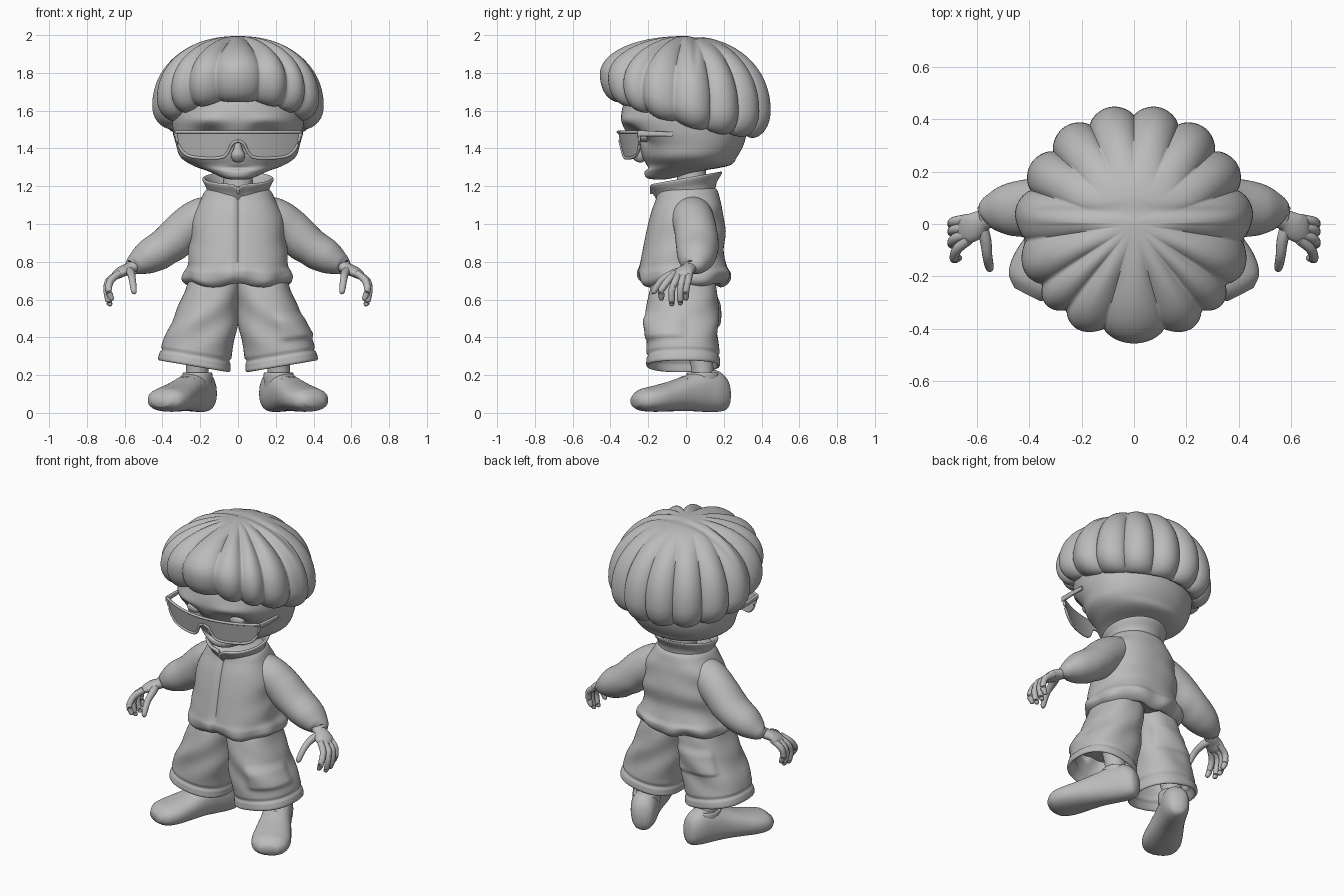
import bpy, bmesh, math
from mathutils import Vector

if "Cube" in bpy.data.objects:
    bpy.data.objects.remove(bpy.data.objects["Cube"])

clay = bpy.data.materials.new("clay_grey")
clay.use_nodes = True
CLAY = (0.5, 0.5, 0.5, 1)
clay.diffuse_color = CLAY
clay.node_tree.nodes["Principled BSDF"].inputs["Base Color"].default_value = CLAY
UP = Vector((0, 0, 1))


def finish(name, bm, angle=60):
    """Turn a bmesh into a smooth-shaded object."""
    bmesh.ops.recalc_face_normals(bm, faces=bm.faces)
    mesh = bpy.data.meshes.new(name)
    bm.to_mesh(mesh)
    bm.free()
    obj = bpy.data.objects.new(name, mesh)
    bpy.context.collection.objects.link(obj)
    mesh.materials.append(clay)
    bpy.ops.object.select_all(action="DESELECT")
    obj.select_set(True)
    bpy.context.view_layer.objects.active = obj
    bpy.ops.object.shade_smooth_by_angle(angle=math.radians(angle))


def spline(keys, steps):
    """Catmull-Rom interpolation through tuples of any width."""
    padded = [keys[0]] + list(keys) + [keys[-1]]
    out = []
    for i in range(len(keys) - 1):
        a, b, c, d = padded[i:i + 4]
        for s in range(steps):
            t = s / steps
            out.append([q + 0.5 * t * (r - p + t * (2 * p - 5 * q + 4 * r - e + t * (3 * (q - r) + e - p)))
                        for p, q, r, e in zip(a, b, c, d)])
    return out + [list(keys[-1])]


def skin(bm, rings):
    """Join rings of points with quads and cap both ends."""
    rows = [[bm.verts.new(p) for p in ring] for ring in rings]
    n = len(rows[0])
    for low, high in zip(rows, rows[1:]):
        for j in range(n):
            k = (j + 1) % n
            bm.faces.new((low[j], low[k], high[k], high[j]))
    bm.faces.new(rows[0])
    bm.faces.new(rows[-1])


def loft(name, keys, sides=32, steps=5, axis=None, power=2, warp=None, mirror=1):
    """Sweep (x, y, z, half width, half height) sections; axis fixes their facing."""
    pts = spline(keys, steps)
    rings = []
    for i, (x, y, z, a, b) in enumerate(pts):
        before, after = pts[max(i - 1, 0)], pts[min(i + 1, len(pts) - 1)]
        tangent = axis or (Vector(after[:3]) - Vector(before[:3])).normalized()
        if axis == UP:
            side, top = Vector((1, 0, 0)), Vector((0, 1, 0))
        else:
            ref = UP if abs(tangent.z) < 0.95 else Vector((1, 0, 0))
            side = tangent.cross(ref).normalized()
            top = side.cross(tangent).normalized()
        ring = []
        for j in range(sides):
            t = math.tau * j / sides
            c, s = math.cos(t), math.sin(t)
            n = (side * math.copysign(abs(c) ** (2 / power), c) * max(a, 0.001)
                 + top * math.copysign(abs(s) ** (2 / power), s) * max(b, 0.001))
            p = Vector((x, y, z)) + n
            if warp:
                p = warp(p, n.normalized())
            ring.append(Vector((p.x * mirror, p.y, p.z)))
        rings.append(ring)
    bm = bmesh.new()
    skin(bm, rings)
    finish(name, bm)


def bump(value, centre, width):
    return math.exp(-((value - centre) / width) ** 2)


def ramp(value, low, high):
    t = max(0, min(1, (value - low) / (high - low)))
    return t * t * (3 - 2 * t)


# Mop of hair: scalloped dome, curled under along a slanting rim, locks fading at the crown
def hair():
    rings = []
    for i in range(45):
        ring = []
        for j in range(270):
            t = math.tau * j / 270
            c = math.cos(t)
            # The front lock is broader than its neighbours
            turn = t - 0.08 * math.sin(4 * t) if c > 0 else t
            lobe = abs(math.cos(7.5 * turn)) ** 0.75
            rim = 1.53 + 0.095 * c + 0.035 * c * c - 0.015 * lobe
            mid = 1.63 + 0.095 * c + 0.065 * c * c
            if i < 5:
                r, z = 0.13 * i + 0.2, rim + 0.02 * (5 - i)
            elif i < 16:
                e = (i - 5) / 11 * math.pi / 2
                r, z = 0.78 + 0.22 * math.sin(e), mid - (mid - rim) * math.cos(e)
            else:
                e = (i - 16) / 28.2 * math.pi / 2
                r, z = math.cos(e) ** 0.93, mid + (1.995 - mid) * math.sin(e) ** 0.95
            crown = ramp(r, 0.3, 1) if c < 0 else ramp(r, 0.1, 0.6)
            groove = (1 - lobe) * crown
            z -= 0.022 * groove * ramp(i, 14, 32)
            r *= 0.456 * (1 - 0.09 * groove)
            # Shallow parting from ear to ear
            z -= 0.01 * bump(-r * c, 0.05, 0.02) * ramp(i, 22, 32)
            ring.append((r * math.sin(t), -r * c, z))
        rings.append(ring)
    bm = bmesh.new()
    skin(bm, rings)
    finish("hair", bm, 80)


hair()


# Head with hollow eye sockets, brows and small mouth crease
def face(p, n):
    if n.y < 0:
        front = min(1, -n.y * 1.6)
        p.y += front * 0.055 * bump(abs(p.x), 0.15, 0.07) * bump(p.z, 1.47, 0.045)
        p.y -= front * 0.015 * bump(abs(p.x), 0.16, 0.1) * bump(p.z, 1.55, 0.03)
        p.y += front * 0.015 * bump(p.x, 0, 0.07) * bump(p.z, 1.295, 0.012)
    return p


loft("head", [(0, -.14, 1.235, .03, .02), (0, -.135, 1.245, .08, .075), (0, -.07, 1.28, .16, .15),
              (0, .01, 1.31, .24, .22), (0, .02, 1.355, .305, .25), (0, .025, 1.42, .328, .28),
              (0, 0, 1.5, .345, .325), (0, 0, 1.6, .345, .34), (0, 0, 1.78, .28, .28)],
     sides=96, steps=8, axis=UP, power=2.1, warp=face)
loft("nose", [(0, -.23, 1.45, .015, .02), (0, -.25, 1.4, .022, .03), (0, -.253, 1.365, .038, .036),
              (0, -.245, 1.335, .026, .025), (0, -.24, 1.325, .005, .005)], axis=UP)
loft("neck", [(0, .03, 1.12, .085, .085), (0, .03, 1.36, .07, .07)], axis=UP)
for s in (1, -1):
    loft("eye", [(.15, -.255, 1.465, .005, .005), (.15, -.248, 1.465, .035, .022),
                 (.15, -.23, 1.465, .05, .03), (.15, -.2, 1.465, .05, .03)], mirror=s)

# Sunglasses: curved plate with rims and temple bars
LOWER = [(0, 1.44), (.03, 1.425), (.06, 1.37), (.1, 1.35), (.2, 1.35), (.27, 1.365), (.31, 1.41), (.33, 1.475)]


def on_lens(x, z):
    return Vector((x, -0.36 + x * x + (1.49 - z) * 0.2, z))


edge = spline(LOWER, 5)
for s in (1, -1):
    bm = bmesh.new()
    skin(bm, [[on_lens(x, low), on_lens(x, 1.488), on_lens(x, 1.488) + Vector((0, .008, 0)),
               on_lens(x, low) + Vector((0, .008, 0))] for x, low in edge])
    bmesh.ops.scale(bm, vec=(s, 1, 1), verts=bm.verts)
    finish("lens", bm, 30)
    rim = [tuple(on_lens(x, z)) + (.008, .008) for x, z in edge]
    bar = [tuple(on_lens(x, 1.487)) + (.008, .008) for x, z in edge]
    loft("lens_rim", rim, sides=10, steps=1, mirror=s)
    loft("brow_bar", bar, sides=10, steps=1, mirror=s)
    loft("temple_bar", [(.33, -.255, 1.48, .009, .016), (.335, -.17, 1.478, .008, .014),
                        (.335, -.07, 1.475, .007, .012)], sides=12, power=4, mirror=s)


# Jacket body with front seam and gathered hem
def cloth(p, n):
    t = math.atan2(n.x, -n.y)
    hem = bump(p.z, 0.7, 0.06)
    p.z += 0.012 * hem * math.cos(5 * t)
    p += n * 0.008 * hem * math.cos(9 * t + 1)
    p += n * 0.006 * math.sin(38 * p.z + 3 * math.cos(t)) * bump(abs(t), 1.9, 0.8)
    if n.y < 0 and abs(p.x) < 0.004:
        p.y += 0.015
    return p


loft("jacket", [(0, 0, .69, .2, .16), (0, -.01, .675, .25, .2), (0, -.01, .70, .285, .235),
                (0, -.01, .74, .285, .245), (0, -.015, .78, .27, .23), (0, -.015, .86, .258, .215),
                (0, 0, .96, .25, .21), (0, .005, 1.06, .235, .19), (0, .01, 1.13, .2, .17),
                (0, .01, 1.18, .165, .155), (0, .01, 1.2, .12, .12)],
     sides=112, steps=7, axis=UP, power=2.4, warp=cloth)


# Standing collar, higher at the back with a small front notch
def slope(p, n):
    p.z += 0.18 * p.y
    if n.y < 0 and p.z > 1.15:
        p.z -= 0.02 * bump(p.x, 0, 0.015)
    return p


loft("collar", [(0, .005, 1.15, .165, .15), (0, 0, 1.19, .168, .163), (0, 0, 1.225, .185, .185),
                (0, 0, 1.24, .188, .19), (0, 0, 1.243, .177, .178), (0, .005, 1.22, .16, .16),
                (0, .01, 1.17, .14, .14)], sides=80, axis=UP, warp=slope)
loft("zip_pull", [(0, -.185, 1.2, .008, .006), (0, -.185, 1.16, .006, .005)], sides=8, axis=UP)


# Soft creases only on the underside of the elbow
def sleeve_folds(p, n):
    return p + n * 0.004 * math.sin(50 * (p.x - 0.3 * p.z)) * bump(p.x, .3, .08) * max(0, -n.z)


# Shorts: hem groove, cargo pocket on the left, seat pocket on the right
def shorts_warp(side):
    def warp(p, n):
        p += n * 0.006 * math.sin(26 * p.z + 5 * n.x) * bump(p.z, .48, .14)
        p -= n * 0.01 * bump(p.z, .305, .009)
        if side > 0:
            outer = ramp(n.x * .75 - n.y * .65, .68, .8)
            p += n * 0.015 * outer * ramp(p.z, .37, .4) * (1 - ramp(p.z, .48, .54))
        else:
            p += n * 0.012 * ramp(n.y, .7, .8) * ramp(p.z, .45, .47) * (1 - ramp(p.z, .57, .62))
        p.z += 0.17 * (p.x - .23) * max(0, min(1, (.6 - p.z) / .3))
        return p
    return warp


HEADING = Vector((math.sin(.47), -math.cos(.47), 0))


def shoe_section(s, z, w, h):
    c = Vector((.28, -.02, z)) + HEADING * s
    return (c.x, c.y, z, w, h)


SHOE = [(-.275, .09, .025, .035), (-.255, .1, .058, .083), (-.2, .115, .078, .11), (-.12, .118, .083, .112),
        (-.03, .105, .09, .095), (.08, .086, .106, .078), (.17, .074, .115, .068), (.24, .068, .1, .056),
        (.28, .062, .055, .028)]
FINGERS = [(.02, .0, .60), (-.01, -.03, .575), (-.035, -.075, .57), (-.06, -.13, .6)]

for s, label in ((1, "left_"), (-1, "right_")):
    loft(label + "sleeve", [(.08, .03, 1.08, .1, .08), (.19, .035, 1.035, .11, .105), (.275, .05, .973, .112, .11),
                            (.375, .06, .885, .113, .102), (.475, .055, .825, .1, .09), (.54, .045, .787, .07, .06),
                            (.565, .035, .772, .045, .04), (.56, .035, .775, .03, .03)],
         sides=40, steps=8, warp=sleeve_folds, mirror=s)
    # Hands
    loft(label + "hand", [(.52, .03, .79, .035, .03), (.575, .015, .765, .04, .03), (.615, -.01, .748, .054, .028),
                          (.645, -.02, .73, .054, .024), (.665, -.022, .715, .035, .014)], sides=20, mirror=s)
    for base, tip, low in FINGERS:
        reach = .695 + .3 * min(0, tip + .1)
        loft(label + "finger", [(.63, base, .738, .019, .019), (reach - .012, (base + tip) / 2, .7, .019, .019),
                                (reach, tip, .65, .018, .018), (reach - .01, tip, low + .02, .016, .016),
                                (reach - .02, tip, low, .011, .011), (reach - .022, tip, low - .006, 0, 0)],
             sides=14, mirror=s)
    loft(label + "thumb", [(.585, .0, .755, .024, .024), (.567, -.06, .74, .022, .022), (.56, -.12, .71, .019, .019),
                           (.553, -.16, .66, .017, .017), (.55, -.172, .635, .012, .012), (.55, -.173, .628, 0, 0)],
         sides=14, mirror=s)
    # Legs and shorts
    loft(label + "shorts", [(.12, -.01, .72, .14, .16), (.135, -.015, .64, .147, .18), (.165, -.02, .53, .165, .19),
                            (.195, -.02, .42, .18, .19), (.225, -.015, .3, .187, .193), (.232, -.015, .255, .191, .195),
                            (.232, -.015, .25, .177, .18), (.22, -.015, .3, .16, .168), (.2, -.015, .42, .13, .14)],
         sides=72, steps=10, axis=UP, power=2.4, warp=shorts_warp(s), mirror=s)
    loft(label + "leg", [(.215, .09, .12, .06, .06), (.215, .085, .25, .06, .06), (.2, .04, .45, .08, .08)],
         axis=UP, mirror=s)
    # Shoes turned outward, with padded cuff and laces
    loft(label + "shoe", [shoe_section(*k) for k in SHOE], axis=HEADING, power=2.3, sides=40, mirror=s)
    loft(label + "shoe_cuff", [(.215, .09, .14, .075, .08), (.215, .09, .19, .08, .088), (.215, .09, .215, .075, .082),
                               (.215, .09, .205, .05, .05)], axis=UP, mirror=s)
    across = Vector((HEADING.y, -HEADING.x, 0))
    for along, high in ((-.05, .194), (-.005, .186)):
        mid = Vector((.28, -.02, high)) + HEADING * along
        loft(label + "lace", [tuple(mid + across * k - UP * k * k * 5) + (.009, .009) for k in (-.05, 0, .05)],
             sides=10, mirror=s)
